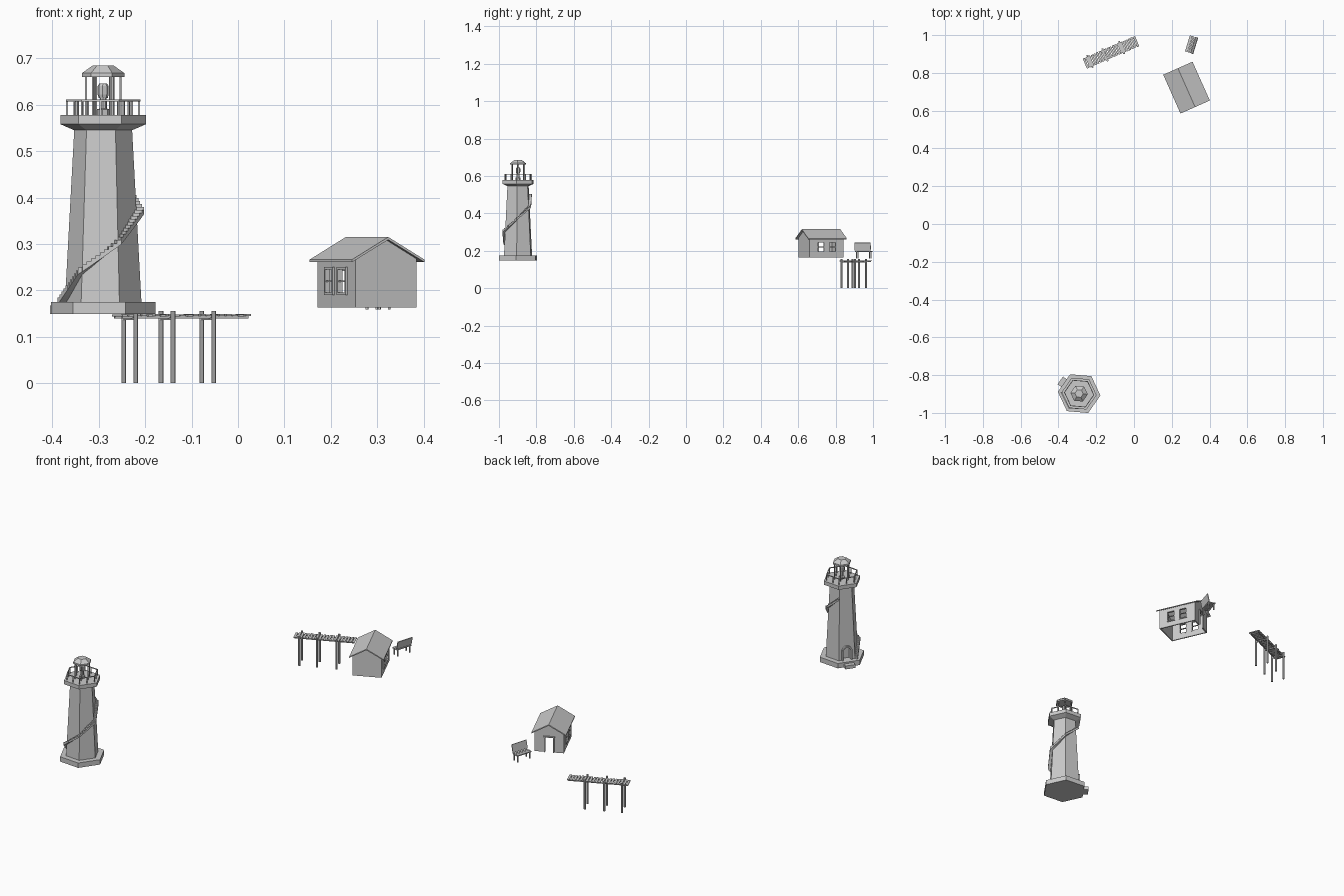
import bpy, bmesh, math, random
from math import sin, cos, pi, radians
from mathutils import Matrix, Vector

if "Cube" in bpy.data.objects:
    bpy.data.objects.remove(bpy.data.objects["Cube"])

random.seed(4)


def finish(name, bm, M=Matrix()):
    bmesh.ops.recalc_face_normals(bm, faces=bm.faces)
    me = bpy.data.meshes.new(name)
    bm.to_mesh(me)
    bm.free()
    ob = bpy.data.objects.new(name, me)
    ob.matrix_world = M
    bpy.context.collection.objects.link(ob)
    return ob


def place(x, y, deg):
    return Matrix.Translation((x, y, 0)) @ Matrix.Rotation(radians(deg), 4, 'Z')


def boxes(name, items, M=Matrix()):
    # each item: centre, size, optional local rotation
    bm = bmesh.new()
    for it in items:
        R = it[2] if len(it) > 2 else Matrix()
        bmesh.ops.create_cube(bm, size=1, matrix=Matrix.Translation(it[0]) @ R @ Matrix.Diagonal((*it[1], 1)))
    return finish(name, bm, M)


def lathe(name, profile, M, n=6):
    # closed faceted solid from (radius, z) pairs
    bm = bmesh.new()
    rings = [[bm.verts.new((r * cos(2 * pi * i / n), r * sin(2 * pi * i / n), z)) for i in range(n)] for r, z in profile]
    for a, b in zip(rings, rings[1:]):
        for i in range(n):
            j = (i + 1) % n
            bm.faces.new((a[i], a[j], b[j], b[i]))
    bm.faces.new(rings[0])
    bm.faces.new(rings[-1])
    return finish(name, bm, M)


def extrude(name, pts, y0, y1, M):
    # x-z outline extruded along y
    bm = bmesh.new()
    a = [bm.verts.new((x, y0, z)) for x, z in pts]
    b = [bm.verts.new((x, y1, z)) for x, z in pts]
    bm.faces.new(a)
    bm.faces.new(b)
    for i in range(len(pts)):
        j = (i + 1) % len(pts)
        bm.faces.new((a[i], a[j], b[j], b[i]))
    return finish(name, bm, M)


def cut(ob, cutter):
    cutter.hide_render = True
    cutter.hide_viewport = True
    cutter.display_type = 'WIRE'
    m = ob.modifiers.new('cut', 'BOOLEAN')
    m.operation, m.object, m.solver = 'DIFFERENCE', cutter, 'EXACT'
    dg = bpy.context.evaluated_depsgraph_get()
    ob.data = bpy.data.meshes.new_from_object(ob.evaluated_get(dg))
    ob.modifiers.clear()
    bpy.data.objects.remove(cutter)


# ---- lighthouse ----
T = place(-0.2905, -0.898, -5)
lathe('tower_base', [(.113, .149), (.113, .175)], T)
tower = lathe('tower_body', [(.083, .170), (.0625, .547)], T)
lathe('gallery', [(.0625, .545), (.0925, .558), (.0925, .578)], T)
lathe('lantern_roof', [(.046, .66), (.046, .668), (.022, .685)], T)
lathe('lamp_stand', [(.014, .578), (.014, .590), (.007, .592), (.007, .617)], T, 8)
lathe('lamp', [(.010, .615), (.012, .622), (.012, .640), (.008, .646)], T, 8)


def hexpt(r, i):
    # point on a hexagon outline, i in sides
    k = math.floor(i)
    a, b = (Vector((r * cos(pi / 3 * q), r * sin(pi / 3 * q), 0)) for q in (k, k + 1))
    return a.lerp(b, i - k)


posts = []
for i in range(12):
    p = hexpt(.078, i / 2)
    posts.append(((p.x, p.y, .592), (.004, .004, .03), Matrix.Rotation(pi / 6 * i, 4, 'Z')))
boxes('railing_posts', posts, T)
rails, lposts = [], []
for i in range(6):
    p = hexpt(.078, i + .5)
    R = Matrix.Rotation(pi / 3 * (i + .5), 4, 'Z')
    rails.append(((p.x, p.y, .609), (.004, .081, .004), R))
    p = hexpt(.037, i)
    lposts.append(((p.x, p.y, .62), (.004, .004, .086), Matrix.Rotation(pi / 3 * i, 4, 'Z')))
boxes('railing_top', rails, T)
boxes('lantern_posts', lposts, T)

# arched doorway and step on the side facing back left
D = T @ Matrix.Rotation(radians(150 - 90), 4, 'Z')


def arch(w, h):
    return [(-w, .175), (w, .175)] + [(w * cos(a * pi / 8), h + w * sin(a * pi / 8)) for a in range(9)]


surround = extrude('door_surround', arch(.027, .222), .060, .078, D)
cut(tower, extrude('door_cutter', arch(.019, .222), .050, .12, D))
cut(surround, extrude('arch_cutter', arch(.019, .222), .050, .12, D))
boxes('door_step', [((0, .107, .158), (.05, .03, .018))], D)

# stairs wrapping five faces
bm = bmesh.new()
per = 10
for s in range(5 * per):
    i0, i1 = 3 + s / per, 3 + (s + 1) / per
    z = .178 + .0065 * (s + 1)
    rad = .083 - .0205 * (z - .175) / .372
    lo, hi = [], []
    for r, i, zb in ((rad - .006, i0, 0), (rad + .0165, i0, 0), (rad + .0165, i1, 1), (rad - .006, i1, 1)):
        p = hexpt(r, i)
        lo.append(bm.verts.new((p.x, p.y, z - .0155 + .0065 * zb)))
        hi.append(bm.verts.new((p.x, p.y, z)))
    bm.faces.new(lo)
    bm.faces.new(hi)
    for a in range(4):
        b = (a + 1) % 4
        bm.faces.new((lo[a], lo[b], hi[b], hi[a]))
finish('spiral_stairs', bm, T)

# ---- house ----
H = place(.278, .722, 24)
W, L, TH, Z0 = .072, .1, .006, .163
walls = extrude('house_walls', [(-W, Z0), (W, Z0), (W, .268), (0, .309), (-W, .268)], -L, L, H)
w = W - TH
cut(walls, extrude('room_cutter', [(-w, .1), (w, .1), (w, .266), (0, .303), (-w, .266)], -L + TH, L - TH, H))
for y in (-.034, .034):
    cut(walls, boxes('window_cutter', [((0, y, .22), (.3, .038, .052))], H))
cut(walls, boxes('door_cutter', [((0, L, .19), (.042, .05, .105))], H))
frames = []
for sx in (-1, 1):
    for y in (-.034, .034):
        x = sx * (W - .001)
        frames += [((x, y + d, .22), (.011, .005, .06)) for d in (-.0205, .0205)]
        frames += [((x, y, .22 + d), (.011, .045, .005)) for d in (-.0275, .0275)]
        frames += [((x, y, .22), (.006, .038, .003))]
boxes('window_frames', frames, H)
boxes('door_frame', [((-.0225, L, .205), (.005, .011, .084)), ((.0225, L, .205), (.005, .011, .084)),
                     ((0, L, .245), (.056, .013, .006))], H)
extrude('roof', [(-.085, .2665), (0, .315), (.085, .2665), (.085, .261), (0, .309), (-.085, .261)], -.1125, .1125, H)

# ---- bench ----
B = place(.303, .950, 73)
parts = [((0, d, .196), (.088, .009, .005)) for d in (-.011, 0, .011)]
parts += [((0, d, .196), (.088, .009, .005)) for d in (.0165,)]
boxes('bench_seat', parts, B)
tilt = Matrix.Rotation(radians(12), 4, 'X')
boxes('bench_back', [((0, -.0185, .222), (.09, .004, .042), tilt)], B)
boxes('bench_legs', [((x, y, .177), (.005, .005, .036)) for x in (-.036, .036) for y in (-.013, .015)], B)

# ---- pier ----
P = place(-.122, .909, 23.4)
along = (-.121, -.034, .062)
planks = []
n = 20
for i in range(n):
    x = -.145 + .29 * i / (n - 1)
    planks.append(((x, random.uniform(-.001, .001), .1465 + random.uniform(-.001, .001)), (.0115, .058, .004),
                   Matrix.Rotation(random.uniform(-.05, .05), 4, 'Z')))
boxes('pier_planks', planks, P)
boxes('pier_stringers', [((0, y, .142), (.296, .005, .005)) for y in (-.02, .02)], P)
boxes('pier_crossbeams', [((x, 0, .139), (.007, .066, .005)) for x in along], P)
bm = bmesh.new()
for x in along:
    for y in (-.0325, .0325):
        bmesh.ops.create_cone(bm, cap_ends=True, segments=8, radius1=.0055, radius2=.0055, depth=.156,
                              matrix=Matrix.Translation((x, y, .078)))
finish('pier_posts', bm, P)
